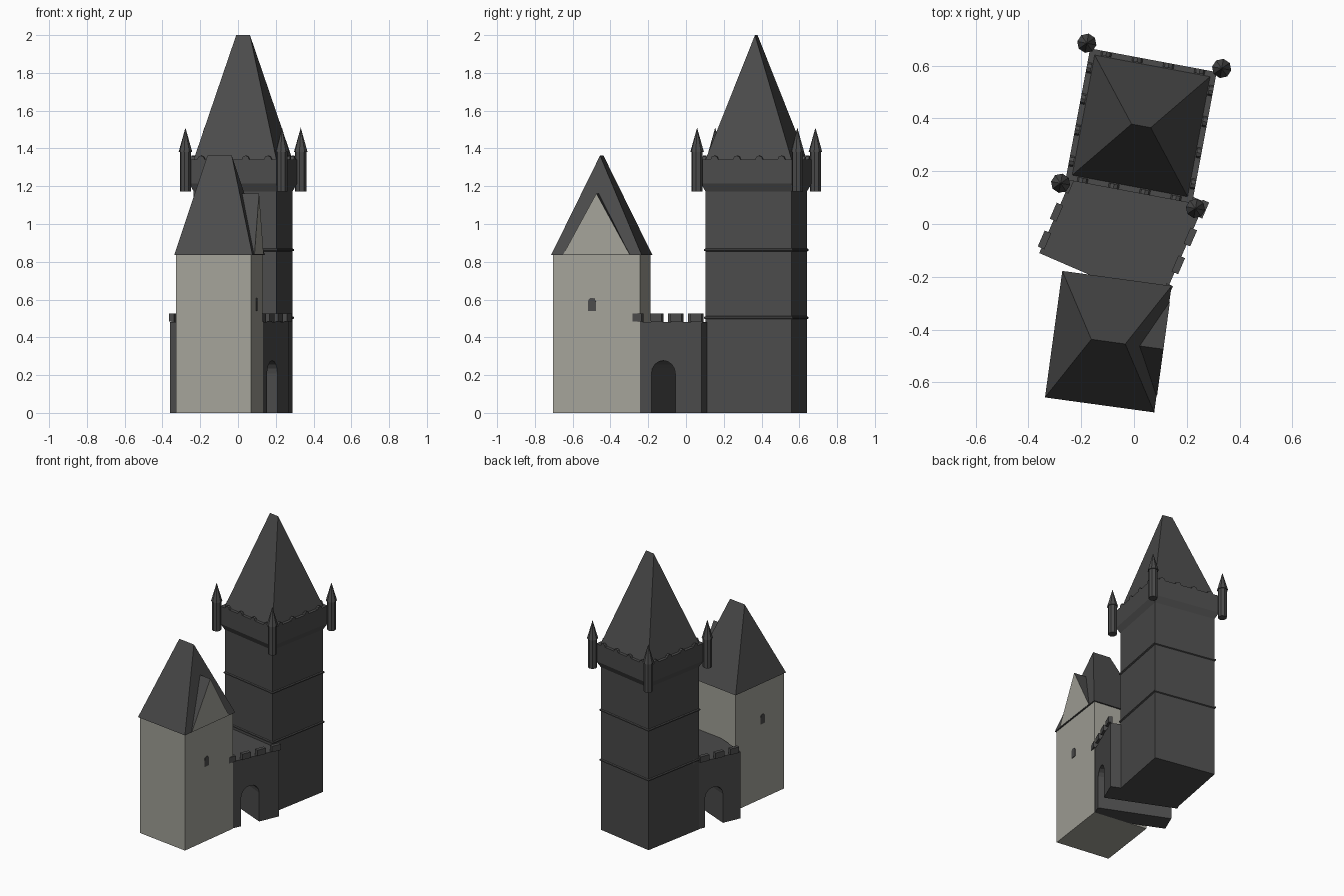
import bpy, bmesh
from math import radians, pi, sin, cos
from mathutils import Matrix

cube = bpy.data.objects.get("Cube")
if cube:
    bpy.data.objects.remove(cube, do_unlink=True)


def material(name, color):
    m = bpy.data.materials.new(name)
    m.use_nodes = True
    m.diffuse_color = (*color, 1)
    m.node_tree.nodes["Principled BSDF"].inputs["Base Color"].default_value = (*color, 1)
    return m


DARK = material("dark_slate", (0.07, 0.07, 0.07))
PALE = material("pale_stone", (0.37, 0.365, 0.32))


def frame(x, y, angle):
    return Matrix.Translation((x, y, 0)) @ Matrix.Rotation(radians(angle), 4, "Z")


def finish(name, bm, place, *mats):
    bmesh.ops.remove_doubles(bm, verts=bm.verts, dist=0.0001)
    bmesh.ops.recalc_face_normals(bm, faces=bm.faces)
    mesh = bpy.data.meshes.new(name)
    bm.to_mesh(mesh)
    bm.free()
    for m in mats:
        mesh.materials.append(m)
    ob = bpy.data.objects.new(name, mesh)
    ob.matrix_world = place
    bpy.context.collection.objects.link(ob)
    return ob


def loft(name, place, mat, *levels):
    """Stack of rectangles (half x, half y, z): boxes, flares and hipped roofs."""
    bm = bmesh.new()
    rings = [[bm.verts.new((sx * hx, sy * hy, z))
              for sx, sy in ((-1, -1), (1, -1), (1, 1), (-1, 1))] for hx, hy, z in levels]
    bm.faces.new(rings[0])
    if levels[-1][1] > 0:
        bm.faces.new(rings[-1])
    for a, b in zip(rings, rings[1:]):
        for i in range(4):
            j = (i + 1) % 4
            bm.faces.new((a[i], a[j], b[j], b[i]))
    bmesh.ops.dissolve_degenerate(bm, dist=0.0001, edges=bm.edges)
    return finish(name, bm, place, mat)


def prism(name, place, profile, x0, x1, *mats):
    """Profile in (y, z) pulled along x; a second material goes on the +x end."""
    bm = bmesh.new()
    a = [bm.verts.new((x0, y, z)) for y, z in profile]
    b = [bm.verts.new((x1, y, z)) for y, z in profile]
    bm.faces.new(a)
    end = bm.faces.new(b)
    end.material_index = len(mats) - 1
    for i in range(len(a)):
        j = (i + 1) % len(a)
        bm.faces.new((a[i], a[j], b[j], b[i]))
    return finish(name, bm, place, *mats)


def arch(y, half, z0, spring, steps=8):
    """Round-headed opening outline, from foot to foot."""
    curve = [(y - half * cos(pi * i / steps), spring + half * sin(pi * i / steps))
             for i in range(steps + 1)]
    return [(y - half, z0)] + curve + [(y + half, z0)]


# Great tower
tower = frame(0.027, 0.372, -10.6)
BX, BY = 0.2225, 0.2315
PX, PY = 0.244, 0.253
loft("tower_body", tower, DARK, (BX, BY, 0), (BX, BY, 1.2))
for z in (0.504, 0.863):
    loft("string_course", tower, DARK, (BX, BY, z - 0.008), (BX + 0.007, BY + 0.007, z - 0.004),
         (BX + 0.007, BY + 0.007, z + 0.004), (BX, BY, z + 0.008))
loft("tower_parapet", tower, DARK, (BX, BY, 1.172), (PX, PY, 1.215), (PX, PY, 1.342))
loft("tower_roof", tower, DARK, (BX, BY, 1.342), (0.037, 0, 2.0))

# Low rounded crests along the parapet
for quarter in range(4):
    side = tower @ Matrix.Rotation(quarter * pi / 2, 4, "Z")
    reach = PX if quarter % 2 == 0 else PY
    for k in range(4):
        prism("parapet_crest", side, arch((k - 1.5) * 0.12, 0.02, 1.34, 1.342, 4),
              reach - 0.018, reach, DARK)

# Corner turrets with pointed caps
for sx in (-1, 1):
    for sy in (-1, 1):
        bm = bmesh.new()
        for r1, r2, z0, z1 in ((0.03, 0.03, 1.172, 1.385), (0.037, 0, 1.38, 1.51)):
            bmesh.ops.create_cone(bm, cap_ends=True, segments=8, radius1=r1, radius2=r2,
                                  depth=z1 - z0,
                                  matrix=Matrix.Translation((0, 0, (z0 + z1) / 2)))
        finish("corner_turret", bm, tower @ Matrix.Translation((sx * 0.26, sy * 0.27, 0)), DARK)

# Pale house tower
house = frame(-0.0975, -0.446, -7.8)
HX, HY = 0.2, 0.232
loft("house_walls", house, PALE, (HX, HY, 0), (HX, HY, 0.838))
loft("house_roof", house, DARK, (HX + 0.009, HY + 0.01, 0.836), (0.065, 0, 1.363))
prism("house_gable", house, [(-0.178, 0.838), (0.178, 0.838), (0, 1.162)],
      0.08, HX + 0.011, DARK, PALE)
for s in (-1, 1):
    prism("house_window", house, arch(-0.025, 0.021, 0.54, 0.588), s * HX, s * (HX + 0.004), DARK)

# Gatehouse with an arched passage
gate = frame(-0.045, -0.0135, -23.4)
GX, GY, GZ = 0.25, 0.2135, 0.48
opening = arch(-0.008, 0.069, 0, 0.208)
prism("gatehouse", gate, [(-GY, GZ), (-GY, 0)] + opening + [(GY, 0), (GY, GZ)], -GX, GX, DARK)

# Merlons on both long sides
for s in (-1, 1):
    for k in range(4):
        y = -0.16 + k * 0.115
        prism("merlon", gate, [(y - 0.033, 0.483), (y + 0.033, 0.483),
                               (y + 0.033, 0.525), (y - 0.033, 0.525)],
              s * (GX - 0.012), s * (GX + 0.015), DARK)
        loft("merlon_foot", gate @ Matrix.Translation((s * (GX - 0.006), y, 0)), DARK,
             (0.006, 0.033, 0.475), (0.006, 0.033, 0.49))
